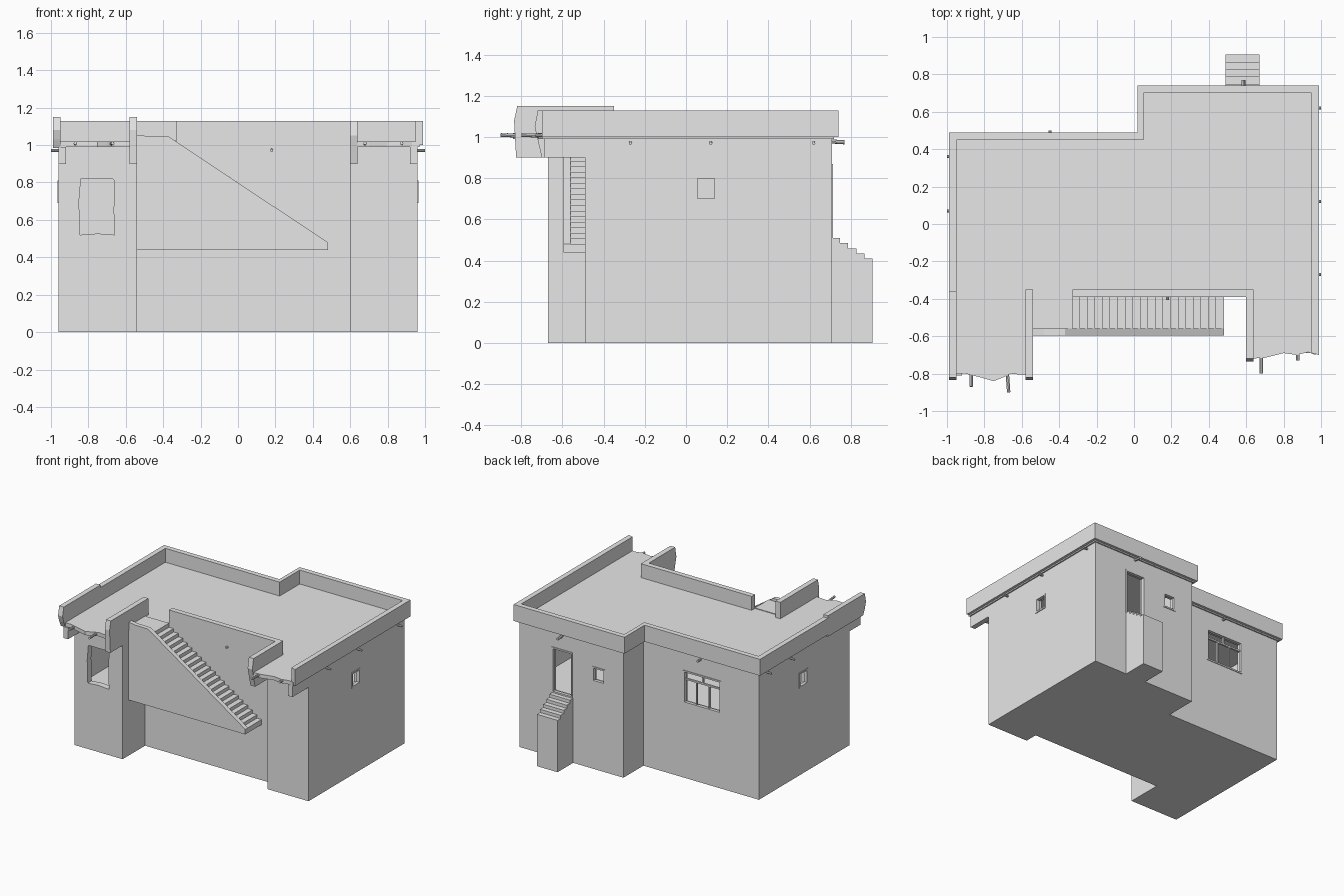
import bpy, bmesh
from mathutils import Vector

cube = bpy.data.objects.get("Cube")
if cube:
    bpy.data.objects.remove(cube)

plaster = bpy.data.materials.new("plain_plaster")
plaster.use_nodes = True
COLOR = (0.8, 0.8, 0.8, 1)
plaster.diffuse_color = COLOR
plaster.node_tree.nodes["Principled BSDF"].inputs["Base Color"].default_value = COLOR


def finish(name, bm):
    bmesh.ops.recalc_face_normals(bm, faces=bm.faces)
    mesh = bpy.data.meshes.new(name)
    bm.to_mesh(mesh)
    bm.free()
    mesh.materials.append(plaster)
    obj = bpy.data.objects.new(name, mesh)
    bpy.context.collection.objects.link(obj)
    return obj


def prism(name, outline, lo, hi, axis="z"):
    """Extrude a 2D outline along one axis, from lo to hi."""
    place = {"z": lambda u, v, w: (u, v, w),
             "y": lambda u, v, w: (u, w, v),
             "x": lambda u, v, w: (w, u, v)}[axis]
    bm = bmesh.new()
    face = bm.faces.new([bm.verts.new(place(u, v, lo)) for u, v in outline])
    new = bmesh.ops.extrude_face_region(bm, geom=[face])["geom"]
    shift = Vector(place(0, 0, hi - lo))
    bmesh.ops.translate(bm, vec=shift, verts=[g for g in new if isinstance(g, bmesh.types.BMVert)])
    return finish(name, bm)


def rect(u0, u1, v0, v1):
    return [(u0, v0), (u1, v0), (u1, v1), (u0, v1)]


def box(name, x0, x1, y0, y1, z0, z1):
    return prism(name, rect(x0, x1, y0, y1), z0, z1)


def rod(name, start, end, radius):
    a, b = Vector(start), Vector(end)
    bm = bmesh.new()
    bmesh.ops.create_cone(bm, cap_ends=True, segments=8, radius1=radius, radius2=radius,
                          depth=(b - a).length)
    bmesh.ops.rotate(bm, matrix=(b - a).to_track_quat("Z", "Y").to_matrix(), verts=bm.verts)
    bmesh.ops.translate(bm, vec=(a + b) / 2, verts=bm.verts)
    return finish(name, bm)


def cut(target, cutter):
    mod = target.modifiers.new("opening", "BOOLEAN")
    mod.operation, mod.solver, mod.object = "DIFFERENCE", "EXACT", cutter
    bpy.context.view_layer.objects.active = target
    bpy.ops.object.modifier_apply(modifier=mod.name)
    bpy.data.objects.remove(cutter)


def frame(name, axis, wall, u0, u1, v0, v1, t=0.012):
    """Four thin bars around an opening, slightly proud of the wall."""
    lo, hi = wall - 0.02, wall + 0.005
    if wall < 0:
        lo, hi = wall - 0.005, wall + 0.02
    bars = [(u0, u0 + t, v0, v1), (u1 - t, u1, v0, v1),
            (u0 + t, u1 - t, v0, v0 + t), (u0 + t, u1 - t, v1 - t, v1)]
    for bar in bars:
        prism(name, rect(*bar), lo, hi, axis)


# House walls, hollow above the raised floor
walls = prism("walls", [(-.96, -.67), (-.54, -.67), (-.54, -.39), (.6, -.39), (.6, -.49),
                        (.96, -.49), (.96, .71), (.05, .71), (.05, .46), (-.96, .46)], 0, .995)
cut(walls, prism("room", [(-.91, -.62), (-.59, -.62), (-.59, -.34), (.65, -.34), (.65, -.44),
                          (.91, -.44), (.91, .66), (.1, .66), (.1, .41), (-.91, .41)], .5, .95))

# Window and door openings
cut(walls, prism("front_hole", [(-.845, .52), (-.75, .527), (-.66, .52), (-.665, .65),
                                (-.66, .81), (-.67, .82), (-.84, .82), (-.85, .7)],
                 -.8, -.6, "y"))
openings = [("right_window", "x", .96, .045, .15, .69, .81),
            ("left_window", "x", -.96, -.145, -.04, .69, .81),
            ("back_small_window", "y", .71, .21, .32, .69, .81),
            ("back_large_window", "y", .46, -.63, -.30, .59, .85),
            ("back_door", "y", .71, .495, .675, .51, .87)]
for name, axis, wall, *sides in openings:
    cut(walls, prism("hole", rect(*sides), wall - .08, wall + .08, axis))
    frame(name + "_frame", axis, wall, *sides)

# Bars of the large back window
box("window_transom", -.62, -.31, .44, .455, .775, .787)
for x in (-.52, -.41):
    box("window_mullion", x - .005, x + .005, .44, .455, .6, .775)
box("window_top_mullion", -.47, -.46, .44, .455, .787, .84)

# Roof slab with broken front edges over both wings
prism("roof_slab", [(-.97, -.80), (-.90, -.80), (-.82, -.82), (-.75, -.84), (-.70, -.82),
                    (-.66, -.80), (-.56, -.81), (-.56, -.39), (.62, -.39), (.62, -.72),
                    (.70, -.715), (.80, -.69), (.87, -.70), (.93, -.685), (.97, -.70),
                    (.97, .72), (.04, .72), (.04, .47), (-.97, .47)], .99, 1.02)

# Parapets
prism("main_parapet", [(-.99, -.36), (-.99, .49), (.02, .49), (.02, .74), (.99, .74),
                       (.99, -.70), (.95, -.69), (.95, .70), (.05, .70), (.05, .45),
                       (-.95, .45), (-.95, -.36)], 1.0, 1.13)
left_end = [(-.36, .985), (-.36, 1.15), (-.82, 1.15), (-.835, 1.08), (-.82, 1.03), (-.80, .985)]
prism("left_outer_parapet", left_end, -.99, -.95, "x")
prism("left_inner_parapet", [(-.35, .99), (-.35, 1.15), (-.82, 1.15), (-.835, 1.08),
                             (-.825, .9), (-.67, .9), (-.67, .99)], -.58, -.539, "x")
prism("right_inner_parapet", [(-.35, .99), (-.35, 1.13), (-.72, 1.13), (-.735, 1.05),
                              (-.70, .9), (-.49, .9), (-.49, .99)], .599, .64, "x")
box("front_parapet", -.33, .60, -.391, -.35, .99, 1.13)

# Outer wall stubs below the roof overhangs
box("left_eave_stub", -.96, -.92, -.81, -.67, .9, .99)
box("right_eave_stub", .92, .96, -.69, -.49, .9, .99)

# Front stair: stepped core and smooth outer stringer
STEPS = 20
run, rise = .81 / STEPS, .54 / STEPS
profile = [(-.54, .44), (.48, .44)]
for i in range(STEPS):
    z = .48 + rise * i
    profile += [(.48 - run * i, z), (.48 - run * (i + 1), z)]
profile += [(-.33, 1.025), (-.54, 1.025)]
prism("front_stair_steps", profile, -.56, -.389, "y")
prism("front_stair_stringer", [(-.54, .44), (.48, .44), (.48, .48), (-.37, 1.045),
                               (-.48, 1.047), (-.54, 1.055)], -.595, -.56, "y")

# Back door steps, solid to the ground
back = [(.70, 0), (.905, 0)]
for i in range(5):
    z = .41 + .025 * i
    back += [(.905 - .039 * i, z), (.905 - .039 * (i + 1), z)]
back += [(.70, .51)]
prism("back_steps", back, .49, .67, "x")

# Drain pipes under the roof edge
for y in (-.27, .12, .62):
    rod("right_drain", (.94, y, .973), (1, y, .97), .008)
for y in (.36, .07):
    rod("left_drain", (-.94, y, .973), (-1, y, .97), .008)
rod("back_drain", (.585, .69, .98), (.585, .77, .975), .01)
rod("back_left_drain", (-.45, .44, .975), (-.45, .5, .972), .008)
rod("front_drain", (.18, -.37, .975), (.18, -.405, .972), .008)

# Bare beam ends sticking out of the broken roof
for x0, x1, y in ((-.87, -.87, -.87), (-.68, -.67, -.9), (.68, .68, -.8), (.875, .875, -.73)):
    rod("broken_beam", (x0, y + .14, 1.005), (x1, y, 1.01), .009)
